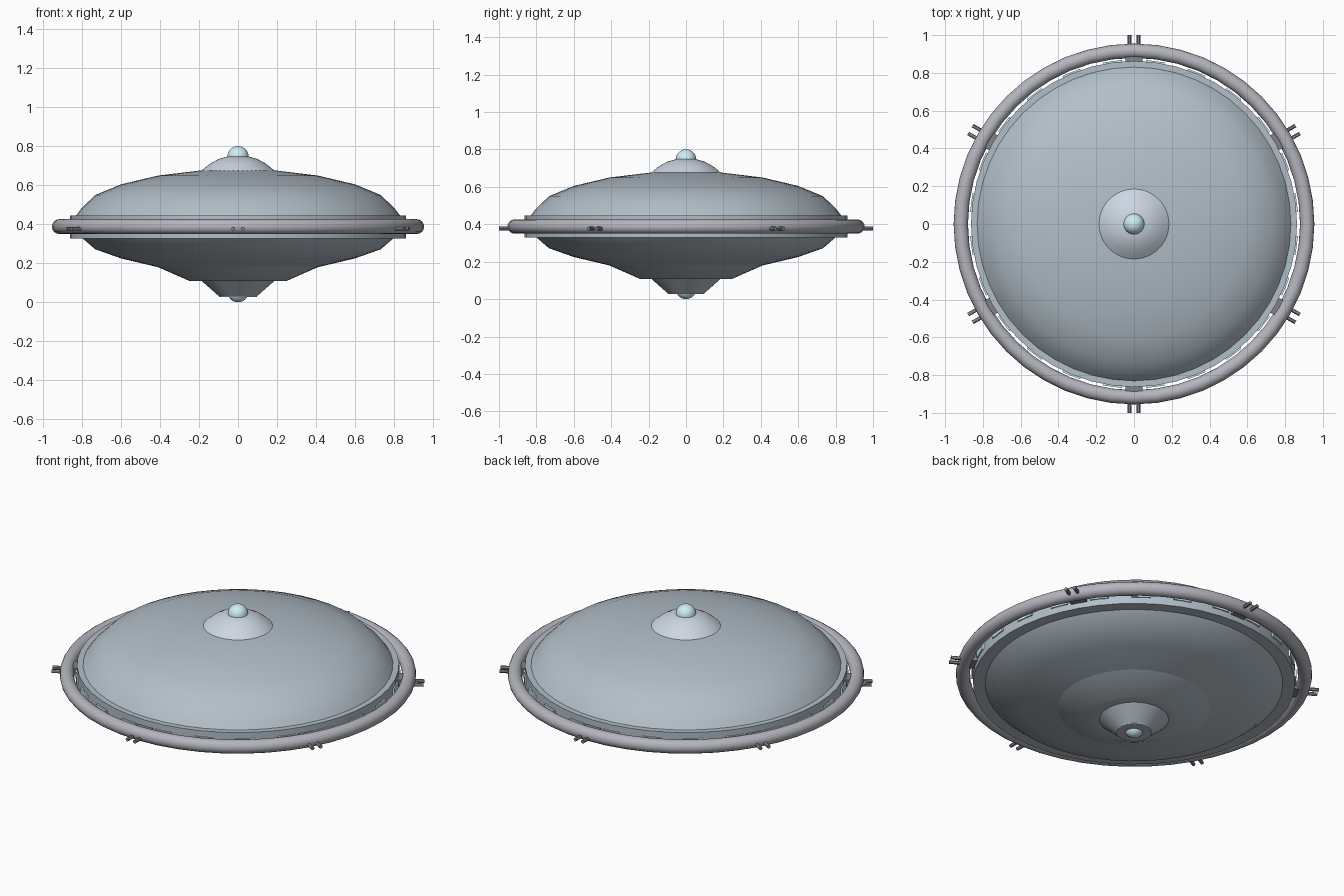
import bpy, bmesh, math
from mathutils import Matrix, Vector

if "Cube" in bpy.data.objects:
    bpy.data.objects.remove(bpy.data.objects["Cube"])


def material(name, rgb):
    m = bpy.data.materials.new(name)
    m.diffuse_color = (*rgb, 1)
    m.use_nodes = True
    m.node_tree.nodes["Principled BSDF"].inputs["Base Color"].default_value = m.diffuse_color
    return m


HULL = material("hull_slate", (0.45, 0.52, 0.58))
RING = material("ring_grey", (0.46, 0.46, 0.51))
CAP = material("cap_pale_blue", (0.60, 0.67, 0.76))
GLOW = material("glow_cyan", (0.62, 0.85, 0.90))
DARK = material("dark_metal", (0.22, 0.23, 0.26))


def finish(obj, name, mat, smooth=True):
    obj.name = name
    obj.data.materials.append(mat)
    if smooth:
        bpy.ops.object.select_all(action='DESELECT')
        obj.select_set(True)
        bpy.context.view_layer.objects.active = obj
        bpy.ops.object.shade_smooth_by_angle(angle=math.radians(30))
    return obj


def lathe(name, profile, mat, steps=48):
    """Spin an (r, z) profile about the z axis."""
    bm = bmesh.new()
    verts = [bm.verts.new((r, 0, z)) for r, z in profile]
    edges = [bm.edges.new(p) for p in zip(verts, verts[1:])]
    bmesh.ops.spin(bm, geom=verts + edges, cent=(0, 0, 0), axis=(0, 0, 1),
                   angle=math.tau, steps=steps)
    bmesh.ops.remove_doubles(bm, verts=bm.verts, dist=1e-5)
    bmesh.ops.recalc_face_normals(bm, faces=bm.faces)
    me = bpy.data.meshes.new(name)
    bm.to_mesh(me)
    bm.free()
    obj = bpy.data.objects.new(name, me)
    bpy.context.collection.objects.link(obj)
    return finish(obj, name, mat)


def sphere(name, z, r, mat):
    bpy.ops.mesh.primitive_uv_sphere_add(segments=24, ring_count=16, radius=r,
                                         location=(0, 0, z))
    finish(bpy.context.object, name, mat)


def torus(name, z, major, minor, mat, sides):
    bpy.ops.mesh.primitive_torus_add(major_segments=48, minor_segments=sides,
                                     major_radius=major, minor_radius=minor,
                                     location=(0, 0, z))
    finish(bpy.context.object, name, mat)


def radial_box(name, angle, r, z, size, mat):
    """Box whose local x axis points outward."""
    bpy.ops.mesh.primitive_cube_add(size=1)
    obj = bpy.context.object
    obj.data.transform(Matrix.Rotation(angle, 4, 'Z') @ Matrix.Translation((r, 0, z))
                       @ Matrix.Diagonal((*size, 1)))
    finish(obj, name, mat, False)


# Saucer hull
lathe("upper_hull", [(0.835, 0.44), (0.805, 0.48), (0.733, 0.55), (0.60, 0.605),
                     (0.41, 0.65), (0.185, 0.677), (0, 0.68)], HULL)
lathe("hull_rim", [(0.78, 0.446), (0.863, 0.446), (0.863, 0.328), (0.78, 0.328)], HULL)
lathe("lower_hull", [(0.80, 0.33), (0.733, 0.272), (0.60, 0.225), (0.41, 0.18)], HULL)
lathe("lower_cone", [(0.41, 0.18), (0.246, 0.108), (0.185, 0.108)], HULL)
lathe("bottom_turret", [(0.185, 0.108), (0.092, 0.026), (0, 0.026)], HULL)

# Top cap and lights
lathe("top_cap", [(0.185, 0.677), (0.145, 0.71), (0.10, 0.735), (0.05, 0.749),
                  (0, 0.753)], CAP)
sphere("top_light", 0.746, 0.055, GLOW)
sphere("bottom_light", 0.054, 0.054, GLOW)
torus("bottom_light_trim", 0.031, 0.093, 0.005, GLOW, 8)

# Outer ring
torus("outer_ring", 0.388, 0.917, 0.038, RING, 16)

# Rim windows
for i in range(24):
    radial_box("rim_window", math.tau * (i + 0.5) / 24, 0.863, 0.388,
               (0.012, 0.10, 0.045), GLOW)

# Six struts, each with a pair of gun barrels
for i in range(6):
    a = math.radians(30 + 60 * i)
    radial_box("ring_strut", a, 0.873, 0.385, (0.05, 0.09, 0.05), DARK)
    for side in (-1, 1):
        bpy.ops.mesh.primitive_cylinder_add(vertices=12, radius=0.01, depth=0.12)
        barrel = bpy.context.object
        barrel.data.transform(Matrix.Rotation(a, 4, 'Z')
                              @ Matrix.Translation((0.94, side * 0.024, 0.377))
                              @ Matrix.Rotation(math.pi / 2, 4, 'Y'))
        finish(barrel, "gun_barrel", DARK)
